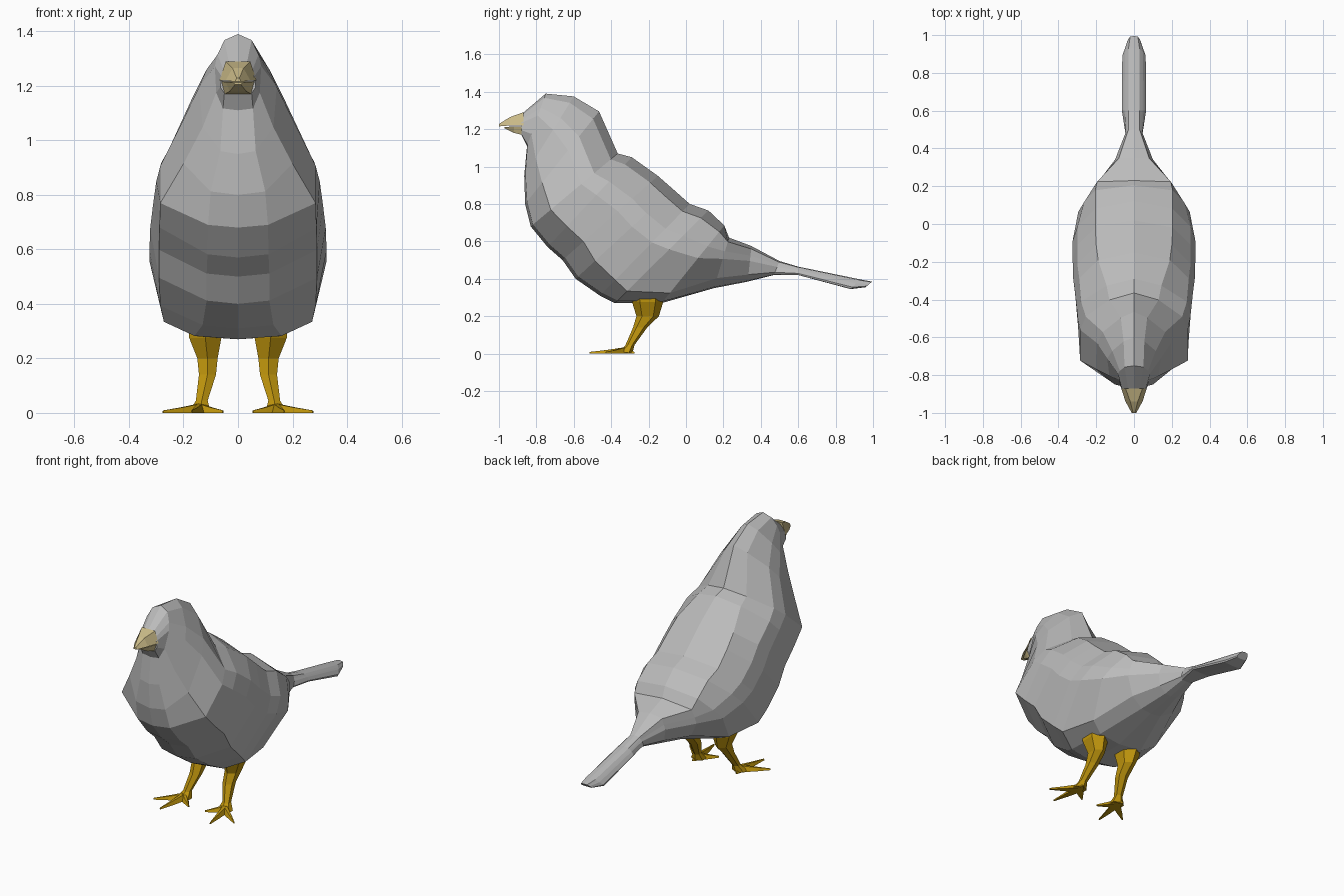
import bpy, bmesh, math
from mathutils import Vector


def material(name, rgb):
    m = bpy.data.materials.new(name)
    m.diffuse_color = (*rgb, 1)
    return m


GREY = material("feather grey", (0.50, 0.50, 0.50))
HORN = material("pale horn", (0.60, 0.50, 0.25))
YELLOW = material("leg yellow", (0.52, 0.30, 0.004))


def loft(name, rings, mat):
    """Skin a list of equal-length point rings and cap both ends."""
    bm = bmesh.new()
    vs = [[bm.verts.new(p) for p in r] for r in rings]
    n = len(rings[0])
    for a, b in zip(vs, vs[1:]):
        for i in range(n):
            j = (i + 1) % n
            bm.faces.new((a[i], a[j], b[j], b[i]))
    bm.faces.new(vs[0])
    bm.faces.new(vs[-1])
    bmesh.ops.recalc_face_normals(bm, faces=bm.faces)
    me = bpy.data.meshes.new(name)
    bm.to_mesh(me)
    bm.free()
    me.materials.append(mat)
    ob = bpy.data.objects.new(name, me)
    bpy.context.collection.objects.link(ob)
    return ob


# Body, head and tail: back (y, z), belly (y, z), then half widths at the back
# edge, upper side, widest side, lower side, belly edge; last, lower side position
HEAD = [
    (-.88, 1.28, -.88, 1.17, .03, .05, .06, .065, .05, .77),
    (-.75, 1.39, -.85, 1.11, .05, .075, .085, .08, .055, .77),
    (-.60, 1.375, -.865, .95, .055, .115, .142, .13, .065, .77),
    (-.465, 1.295, -.86, .80, .07, .165, .195, .20, .10, .77),
    (-.365, 1.07, -.83, .68, .13, .255, .285, .285, .11, .77),
]
TRUNK = [
    (-.29, 1.05, -.74, .57, .145, .28, .30, .288, .112, .77),
    (-.15, .95, -.66, .50, .19, .29, .312, .29, .115, .78),
    (-.07, .88, -.59, .40, .20, .30, .322, .29, .115, .80),
    (.02, .80, -.46, .31, .205, .30, .325, .285, .13, .83),
    (.12, .765, -.38, .27, .205, .30, .325, .272, .16, .87),
    (.205, .685, -.13, .27, .205, .265, .295, .232, .15, .87),
    (.23, .62, .15, .35, .195, .205, .21, .15, .07, .80),
]
TAIL = [
    (.35, .575, .33, .385, .08, .09, .10, .085, .04, .8),
    (.50, .495, .47, .42, .03, .037, .043, .045, .03, .8),
    (.60, .465, .60, .42, .03, .042, .05, .064, .06, .8),
    (.93, .397, .88, .345, .03, .04, .048, .062, .06, .8),
    (.995, .385, .96, .355, .02, .025, .03, .035, .03, .8),
]
rings = []
for ty, tz, by, bz, *widths, low in HEAD + TRUNK + TAIL:
    top, bot = Vector((0, ty, tz)), Vector((0, by, bz))
    side = [top.lerp(bot, t) + Vector((w, 0, 0))
            for t, w in zip((.08, .27, .42, low, .975), widths)]
    other = [Vector((-p.x, p.y, p.z)) for p in reversed(side)]
    rings.append([top] + side + [bot] + other)
loft("body", rings, GREY)


# Beak: two halves, each from a base ring to a narrow tip
def beak_ring(y, w, flat, ridge, ridge_w):
    return [(-w, y, flat), (w, y, flat),
            (ridge_w, y, ridge), (-ridge_w, y, ridge)]


loft("upper_beak", [beak_ring(-.87, .068, 1.22, 1.29, .045),
                    beak_ring(-.94, .045, 1.22, 1.265, .02),
                    beak_ring(-1.0, .012, 1.215, 1.228, .005)], HORN)
loft("lower_beak", [beak_ring(-.87, .064, 1.216, 1.168, .052),
                    beak_ring(-.92, .045, 1.214, 1.18, .03),
                    beak_ring(-.97, .018, 1.212, 1.205, .01)], HORN)

# Legs: thigh, hock and shank, as (x, y, z, half width, half depth)
LEG = [(.12, -.205, .315, .07, .088), (.12, -.205, .275, .068, .083),
       (.112, -.205, .20, .043, .06), (.112, -.245, .14, .036, .038),
       (.133, -.30, .045, .025, .024), (.14, -.325, .005, .045, .04)]
# Toes: tip x and tip y
TOES = [(.275, -.43), (.17, -.515), (.055, -.40), (.15, -.275)]

for s, label in ((-1, "right"), (1, "left")):
    leg = [[(s * (x + w * math.cos(a)), y + d * math.sin(a), z)
            for a in (math.tau * (i + .5) / 6 for i in range(6))]
           for x, y, z, w, d in LEG]
    loft(label + "_leg", leg, YELLOW)
    for k, (tx, ty) in enumerate(TOES):
        root, tip = Vector((s * .14, -.325, 0)), Vector((s * tx, ty, 0))
        across = (tip - root).normalized().cross(Vector((0, 0, 1)))
        toe = []
        for f, w, h in ((0, .024, .034), (.5, .016, .02), (1, .003, .009)):
            c = root.lerp(tip, f)
            toe.append([c - across * w, c + across * w,
                        c + across * w * .4 + Vector((0, 0, h)),
                        c - across * w * .4 + Vector((0, 0, h))])
        loft(f"{label}_toe_{k + 1}", toe, YELLOW)
